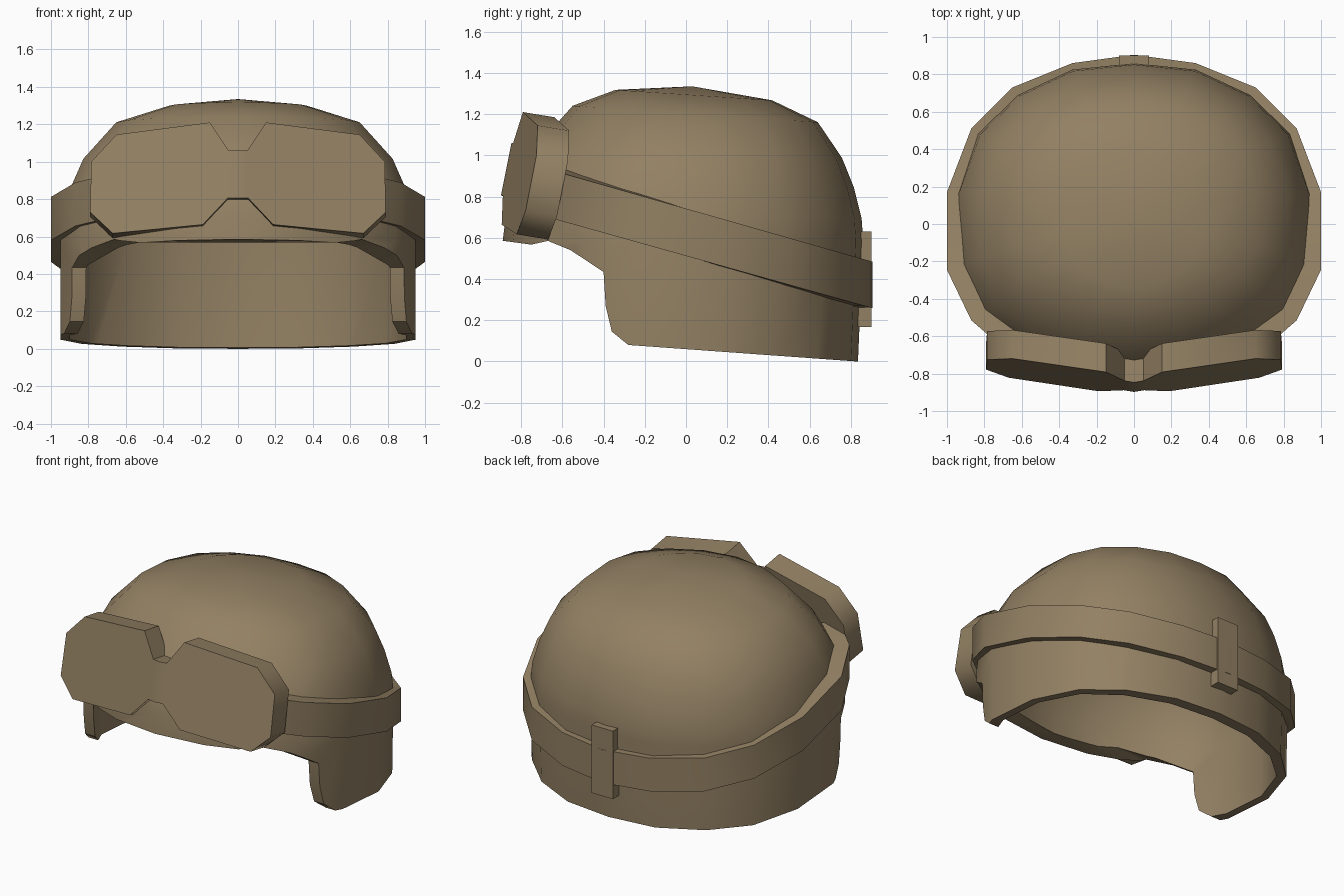
import bpy, bmesh, math

if "Cube" in bpy.data.objects:
    bpy.data.objects.remove(bpy.data.objects["Cube"])

tan = bpy.data.materials.new("tan")
tan.diffuse_color = (0.29, 0.217, 0.125, 1)
tan.use_nodes = True
tan.node_tree.nodes["Principled BSDF"].inputs["Base Color"].default_value = tan.diffuse_color

# Half plan of the helmet, from the back round to the front
HALF = [(0, .86), (.33, .825), (.62, .69), (.835, .48), (.95, .16), (.95, -.235),
        (.85, -.5), (.63, -.7), (.33, -.84), (0, -.89)]
PLAN = HALF + [(-x, y) for x, y in HALF[-2:0:-1]]


def make(name, bm, smooth=None):
    bmesh.ops.recalc_face_normals(bm, faces=bm.faces)
    me = bpy.data.meshes.new(name)
    bm.to_mesh(me)
    bm.free()
    me.materials.append(tan)
    ob = bpy.data.objects.new(name, me)
    bpy.context.collection.objects.link(ob)
    if smooth:
        shade(ob, smooth)
    return ob


def activate(ob):
    bpy.ops.object.select_all(action='DESELECT')
    ob.select_set(True)
    bpy.context.view_layer.objects.active = ob


def shade(ob, angle):
    activate(ob)
    bpy.ops.object.shade_smooth_by_angle(angle=math.radians(angle))


def bridge(bm, a, b, closed=True):
    n = len(a)
    for i in range(n if closed else n - 1):
        j = (i + 1) % n
        bm.faces.new((a[i], a[j], b[j], b[i]))


def prism(bm, pts, offset):
    """Extrude a flat outline along an offset."""
    a = [bm.verts.new(p) for p in pts]
    b = [bm.verts.new([c + o for c, o in zip(p, offset)]) for p in pts]
    bm.faces.new(a)
    bm.faces.new(b[::-1])
    bridge(bm, a, b)


# Helmet shell: stacked rings (x scale, y scale, y shift, height, backward tilt)
ROWS = [(1, .965, 0, -.1, 0), (1, 1, 0, .58, 0), (.985, .985, .005, .71, .02),
        (.935, .935, .01, .87, .03), (.87, .852, .024, 1.01, .03),
        (.685, .68, .055, 1.2, .067), (.39, .434, .045, 1.292, .067)]


def dome(bm, kx, ky, kz):
    """One skin of the shell, scaled; returns its bottom ring."""
    def place(x, y, z):
        return bm.verts.new((x * kx, y * ky + .017 * (1 - ky) / .12, z if z < .58 else .58 + (z - .58) * kz))
    rings = [[place(x * sx, y * sy + dy, z - tilt * y * sy) for x, y in PLAN]
             for sx, sy, dy, z, tilt in ROWS]
    for a, b in zip(rings, rings[1:]):
        bridge(bm, a, b)
    top = place(0, .03, 1.335)
    for i in range(len(PLAN)):
        bm.faces.new((rings[-1][i], rings[-1][(i + 1) % len(PLAN)], top))
    return rings[0]


bm = bmesh.new()
bridge(bm, dome(bm, 1, 1, 1), dome(bm, .945, .88, .9))
shell = make("helmet_shell", bm)

# Cutter shaped like the side profile of the lower edge and face opening
EDGE = [(1.3, -.4), (1.3, -.034), (-.28, .08), (-.36, .145), (-.39, .27), (-.4, .434),
        (-.56, .54), (-.67, .585), (-.75, .567), (-1.3, .64), (-1.3, -.4)]
bm = bmesh.new()
prism(bm, [(-1.5, y, z) for y, z in EDGE], (3, 0, 0))
cutter = make("edge_cutter", bm)
cutter.hide_render = True

activate(shell)
cut = shell.modifiers.new("opening", 'BOOLEAN')
cut.operation = 'DIFFERENCE'
cut.solver = 'EXACT'
cut.object = cutter
bpy.ops.object.modifier_apply(modifier="opening")
bpy.data.objects.remove(cutter)
shade(shell, 35)

# Goggle strap: a sloping band from one side of the goggles round the back
OUTER = [(.68, -.68), (.87, -.515), (1, -.245), (1, .17), (.87, .51), (.65, .73), (.33, .86), (0, .905)]
OUTER += [(-x, y) for x, y in OUTER[-2::-1]]
bm = bmesh.new()
sections = []
for x, y in OUTER:
    hi, lo = .742 - .285 * y, .512 - .28 * y
    kl = .915                         # inner side stays inside the shell wall
    kh = .87 if y < 0 else .915
    sections.append([bm.verts.new(p) for p in
                     ((x, y, lo), (x, y, hi), (x * kh, y * kh, hi), (x * kl, y * kl, lo))])
for a, b in zip(sections, sections[1:]):
    bridge(bm, a, b)
bm.faces.new(sections[0])
bm.faces.new(sections[-1])
make("goggle_strap", bm, 30)

# Strap clip at the back
bm = bmesh.new()
prism(bm, [(x, .835, z) for x, z in ((-.08, .167), (.08, .167), (.08, .63), (-.08, .63))], (0, .066, 0))
make("strap_clip", bm)

# Goggles: one flat, leaning half outline, extruded back and mirrored
LENS = [(0, 1.06), (.05, 1.06), (.15, 1.21), (.65, 1.145), (.785, 1.0), (.79, .73),
        (.67, .617), (.188, .664), (.055, .805), (0, .805)]
bm = bmesh.new()
for s in (1, -1):
    prism(bm, [(s * x, -.817 + .17 * x - .2 * (1.21 - z), z) for x, z in LENS], (0, .153, -.025))
inner = [f for f in bm.faces if all(abs(v.co.x) < 1e-5 for v in f.verts)]
bmesh.ops.delete(bm, geom=inner, context='FACES_ONLY')
bmesh.ops.remove_doubles(bm, verts=bm.verts, dist=1e-4)
make("goggles", bm, 50)
